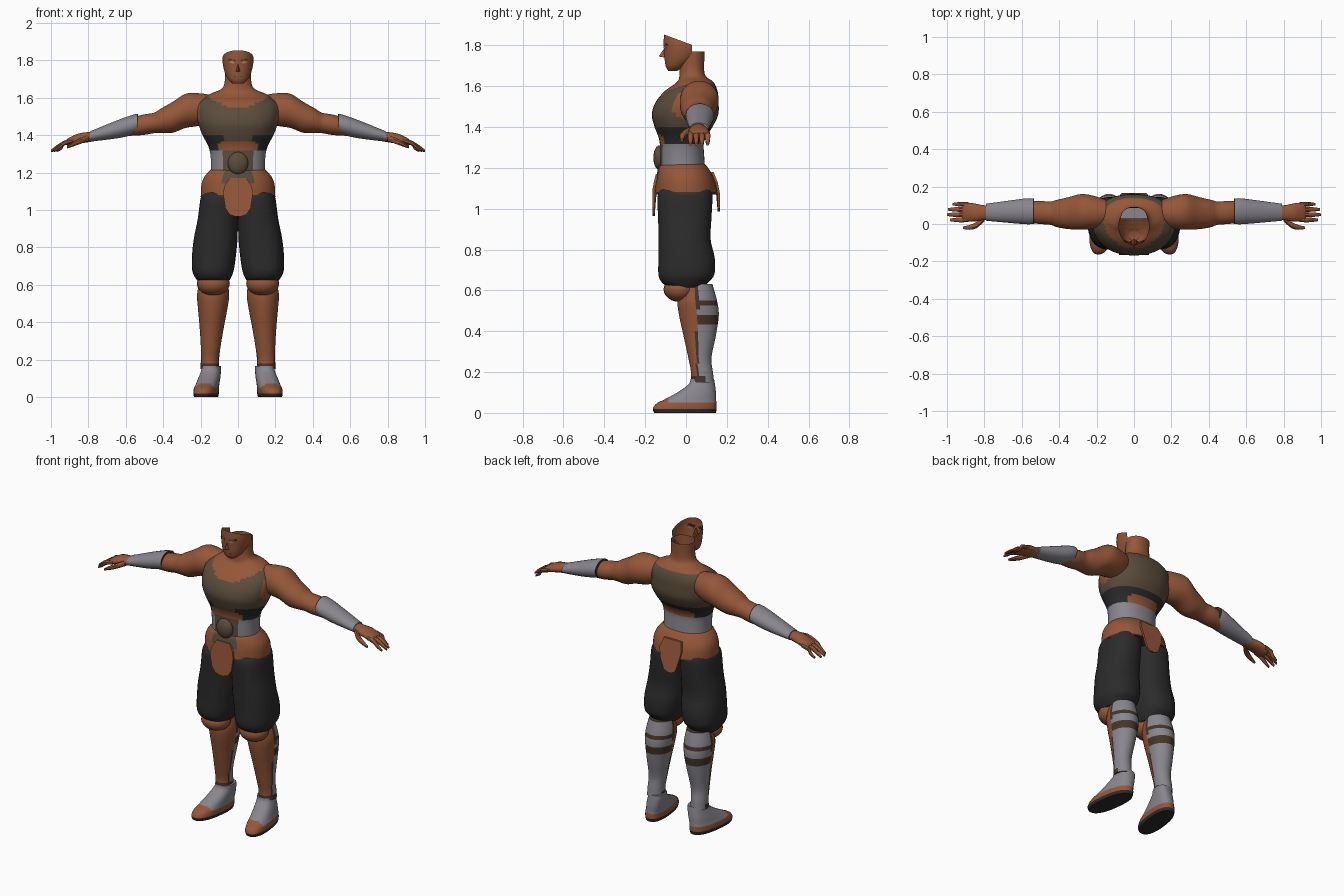
import bpy, bmesh, math
from mathutils import Vector, Matrix

if "Cube" in bpy.data.objects:
    bpy.data.objects.remove(bpy.data.objects["Cube"])

PALETTE = [("skin_brown", (0.30, 0.095, 0.04)), ("olive_cloth", (0.105, 0.073, 0.045)),
           ("steel_grey", (0.25, 0.24, 0.27)), ("black_cloth", (0.024, 0.024, 0.024)),
           ("dark_leather", (0.06, 0.035, 0.022)), ("eye_white", (0.35, 0.28, 0.25))]
SKIN, OLIVE, GREY, BLACK, LEATHER, EYE = range(6)
MATS = []
for n, c in PALETTE:
    m = bpy.data.materials.new(n)
    m.diffuse_color = (*c, 1)
    m.use_nodes = True
    m.node_tree.nodes["Principled BSDF"].inputs["Base Color"].default_value = m.diffuse_color
    MATS.append(m)


def finish(name, bm, color, mirror=False, angle=40):
    """Turn a bmesh into an object; color is an index or a rule on face centres."""
    bmesh.ops.recalc_face_normals(bm, faces=bm.faces)
    for f in bm.faces:
        f.material_index = color(f.calc_center_median()) if callable(color) else color
    me = bpy.data.meshes.new(name)
    bm.to_mesh(me)
    bm.free()
    for m in MATS:
        me.materials.append(m)
    ob = bpy.data.objects.new(name, me)
    bpy.context.collection.objects.link(ob)
    bpy.ops.object.select_all(action='DESELECT')
    ob.select_set(True)
    bpy.context.view_layer.objects.active = ob
    bpy.ops.object.shade_smooth_by_angle(angle=math.radians(angle))
    if mirror:
        ob.modifiers.new("Mirror", 'MIRROR').use_mirror_merge = False
    return ob


def smooth_rows(rows, sub):
    """Catmull-Rom interpolation through rows of numbers."""
    out = []
    for i in range(len(rows) - 1):
        p0, p1, p2, p3 = rows[max(i - 1, 0)], rows[i], rows[i + 1], rows[min(i + 2, len(rows) - 1)]
        for k in range(sub):
            t = k / sub
            out.append([0.5 * (2 * b + (c - a) * t + (2 * a - 5 * b + 4 * c - d) * t * t
                               + (3 * b - a - 3 * c + d) * t ** 3)
                        for a, b, c, d in zip(p0, p1, p2, p3)])
    return out + [list(rows[-1])]


def loft_bm(rows, axis='z', seg=24, sub=4, power=2.0, caps=(True, True)):
    """Rows are (position on axis, centre u, centre v, radius u, radius v)."""
    bm = bmesh.new()
    rings = []
    for s, cu, cv, ru, rv in smooth_rows(rows, sub):
        ring = []
        for i in range(seg):
            a = 2 * math.pi * (i + 0.5) / seg
            ca, sa = math.cos(a), math.sin(a)
            u = cu + ru * math.copysign(abs(ca) ** (2 / power), ca)
            v = cv + rv * math.copysign(abs(sa) ** (2 / power), sa)
            ring.append(bm.verts.new((u, v, s) if axis == 'z' else (s, u, v)))
        rings.append(ring)
    for a, b in zip(rings, rings[1:]):
        for i in range(seg):
            j = (i + 1) % seg
            bm.faces.new((a[i], a[j], b[j], b[i]))
    if caps[0]:
        bm.faces.new(rings[0][::-1])
    if caps[1]:
        bm.faces.new(rings[-1])
    return bm


def loft(name, rows, color, mirror=False, **kw):
    return finish(name, loft_bm(rows, **kw), color, mirror)


def ellipsoid(name, loc, radii, color, mirror=False):
    bm = bmesh.new()
    bmesh.ops.create_uvsphere(bm, u_segments=20, v_segments=12, radius=1,
                              matrix=Matrix.Translation(loc) @ Matrix.Diagonal((*radii, 1)))
    return finish(name, bm, color, mirror)


def panel(name, half, y_at, thick, color, mirror=False, closed_half=True):
    """Flat plate in the xz plane; half is the right outline, mirrored when closed_half."""
    pts = half + [(-x, z) for x, z in reversed(half)] if closed_half else half
    bm = bmesh.new()
    f = bm.faces.new([bm.verts.new((x, y_at(x, z), z)) for x, z in pts])
    ext = bmesh.ops.extrude_face_region(bm, geom=[f])
    bmesh.ops.translate(bm, vec=(0, thick, 0),
                        verts=[v for v in ext["geom"] if isinstance(v, bmesh.types.BMVert)])
    return finish(name, bm, color, mirror, 20)


# Torso and neck, with vest and waist wrap coloured by height and side
def torso_color(c):
    x, front = abs(c.x), c.y < 0.02
    if c.z < 1.32:
        return OLIVE if front and c.y < -0.05 and x < 0.085 else GREY
    if c.z < 1.37:
        return SKIN if x < 0.1 else BLACK
    if c.z < 1.40:
        return BLACK if x > 0.07 or not front else OLIVE
    neckline = 1.545 + 2.5 * x * x if front else 1.61
    return OLIVE if c.z < neckline and x < 0.205 else SKIN


loft("torso", [(1.12, 0, -.015, .15, .115), (1.25, 0, -.02, .145, .11), (1.33, 0, -.02, .155, .11),
               (1.40, 0, -.012, .19, .142), (1.46, 0, -.005, .212, .163), (1.52, 0, .005, .22, .155),
               (1.575, 0, .025, .21, .13), (1.62, 0, .045, .15, .09), (1.66, 0, .03, .078, .062),
               (1.77, 0, .03, .07, .062)], torso_color, seg=40, sub=6, power=2.2, caps=(True, False))
ellipsoid("belly_disc", (0, -.13, 1.25), (.055, .03, .06), OLIVE)


# Flared hip guard and its cloth flaps
def hip_color(c):
    if c.z < 1.083:
        return LEATHER
    return OLIVE if c.z > 1.14 and abs(c.x) < 0.08 and c.y < 0 else SKIN


loft("hip_guard", [(1.07, 0, 0, .2, .152), (1.13, 0, -.003, .197, .146), (1.17, 0, -.008, .185, .135),
                   (1.205, 0, -.015, .158, .12), (1.22, 0, -.015, .14, .105)],
     hip_color, seg=36, power=2.2, caps=(True, False))
panel("front_flap", [(.015, .965), (.045, .975), (.068, 1.01), (.08, 1.09), (.072, 1.13), (.045, 1.17)],
      lambda x, z: -.165 + .25 * max(0, z - 1.1), .012, SKIN)
panel("rear_flap", [(.015, .985), (.04, 1.0), (.065, 1.07), (.075, 1.13), (.06, 1.18)],
      lambda x, z: .155 - .4 * max(0, z - 1.1), .012, SKIN)

# Face shell, open at the crown and the back
bm = loft_bm([(1.675, 0, -.065, .028, .022), (1.695, 0, -.053, .05, .046), (1.73, 0, -.028, .069, .077),
              (1.77, 0, -.012, .08, .096), (1.81, 0, -.01, .083, .1), (1.87, 0, -.015, .074, .093)],
             seg=28, power=2.2, caps=(True, False))
for co, no in (((0, -.1, 1.85), (0, .37, 1)), ((0, .03, 1.75), (0, 1, 0))):
    bmesh.ops.bisect_plane(bm, geom=bm.verts[:] + bm.edges[:] + bm.faces[:], plane_co=co,
                           plane_no=no, clear_outer=True)
finish("face", bm, SKIN)

# Nose wedge, brow, eyes and mouth
bm = bmesh.new()
nose = [bm.verts.new(p) for p in [(-.018, -.09, 1.738), (.018, -.09, 1.738), (0, -.134, 1.745),
                                  (0, -.1, 1.795), (0, -.08, 1.78)]]
for a, b, c in ((0, 1, 2), (0, 2, 3), (2, 1, 3), (0, 4, 1), (0, 3, 4), (1, 4, 3)):
    bm.faces.new((nose[a], nose[b], nose[c]))
finish("nose", bm, SKIN)
face_y = lambda x, z: -.112 + 6 * x * x
panel("brow", [(.014, 1.797), (.055, 1.8), (.05, 1.81), (.014, 1.803)], face_y, .009,
      LEATHER, True, False)
panel("eye", [(.02, 1.784), (.045, 1.785), (.046, 1.793), (.022, 1.793)], face_y, .009,
      EYE, True, False)
panel("mouth", [(.022, 1.711), (.018, 1.717)], lambda x, z: -.104 + 6 * x * x, .009, LEATHER)

# Arms, forearm guards and hands
loft("arm", [(.15, .06, 1.545, .07, .072), (.21, .062, 1.537, .088, .088), (.28, .065, 1.53, .096, .092),
             (.35, .058, 1.495, .086, .083), (.41, .056, 1.478, .074, .066), (.45, .058, 1.465, .062, .055),
             (.51, .062, 1.455, .062, .055), (.60, .065, 1.44, .05, .045)],
     SKIN, True, axis='x')
loft("forearm_guard", [(.535, .068, 1.463, .068, .052), (.57, .068, 1.453, .07, .054),
                       (.65, .066, 1.43, .062, .048), (.79, .063, 1.393, .046, .028)],
     lambda c: LEATHER if c.x < .543 else GREY, True, axis='x')
loft("palm", [(.76, .062, 1.393, .036, .024), (.81, .06, 1.388, .042, .028), (.86, .062, 1.38, .05, .027),
              (.905, .065, 1.365, .05, .02), (.92, .066, 1.36, .044, .012)], SKIN, True, axis='x', seg=16)
for i, tip in enumerate((.985, 1.0, .995, .97)):
    y = .022 + .028 * i
    loft(f"finger_{i + 1}", [(.885, y, 1.37, .013, .013), (.93, y, 1.357, .014, .014),
                             (tip - .03, y, 1.335, .012, .012), (tip, y, 1.315, .007, .007)],
         SKIN, True, axis='x', seg=8, sub=2)
loft("thumb", [(.80, .03, 1.385, .016, .018), (.84, -.005, 1.37, .018, .017),
               (.88, -.018, 1.352, .014, .013), (.915, -.02, 1.335, .007, .007)],
     SKIN, True, axis='x', seg=8, sub=2)

# Baggy trousers
loft("trouser_leg", [(1.10, .095, 0, .09, .12), (1.06, .1, -.005, .101, .135), (.95, .108, -.006, .108, .131),
                     (.85, .119, -.007, .117, .128), (.76, .128, .003, .118, .138),
                     (.68, .134, .002, .112, .138), (.64, .133, -.005, .097, .115),
                     (.615, .132, 0, .08, .085)], BLACK, True, seg=32, power=2.3)

# Knee pads and lower legs with bands round the calf guards
ellipsoid("knee_pad", (.132, -.03, .605), (.088, .08, .062), SKIN, True)


def shin_color(c):
    if c.z < .18:
        return LEATHER if c.y < .1 else GREY
    if c.y < .05:
        return SKIN
    return LEATHER if .53 < c.z < .555 or .44 < c.z < .475 or c.y < .06 else GREY


loft("shin", [(.63, .13, .05, .072, .08), (.55, .133, .055, .086, .097), (.48, .135, .063, .08, .098),
              (.38, .14, .067, .066, .08), (.27, .146, .068, .053, .057), (.20, .15, .078, .049, .054),
              (.15, .151, .08, .05, .058)], shin_color, True, sub=6, seg=32)

# Shoes: dark sole, brown welt, grey upper, toes turned outward
bm = loft_bm([(0, .17, -.005, .06, .152), (.02, .17, -.006, .064, .157), (.045, .169, .002, .063, .148),
              (.065, .166, .02, .06, .128), (.10, .16, .052, .057, .095), (.14, .153, .077, .052, .065),
              (.165, .151, .08, .05, .058)], seg=32, power=2.4)
for v in bm.verts:
    v.co.x -= .12 * v.co.y
finish("shoe", bm, lambda c: BLACK if c.z < .018 else SKIN if c.z < .05 or c.y < -.085 else GREY, True)
